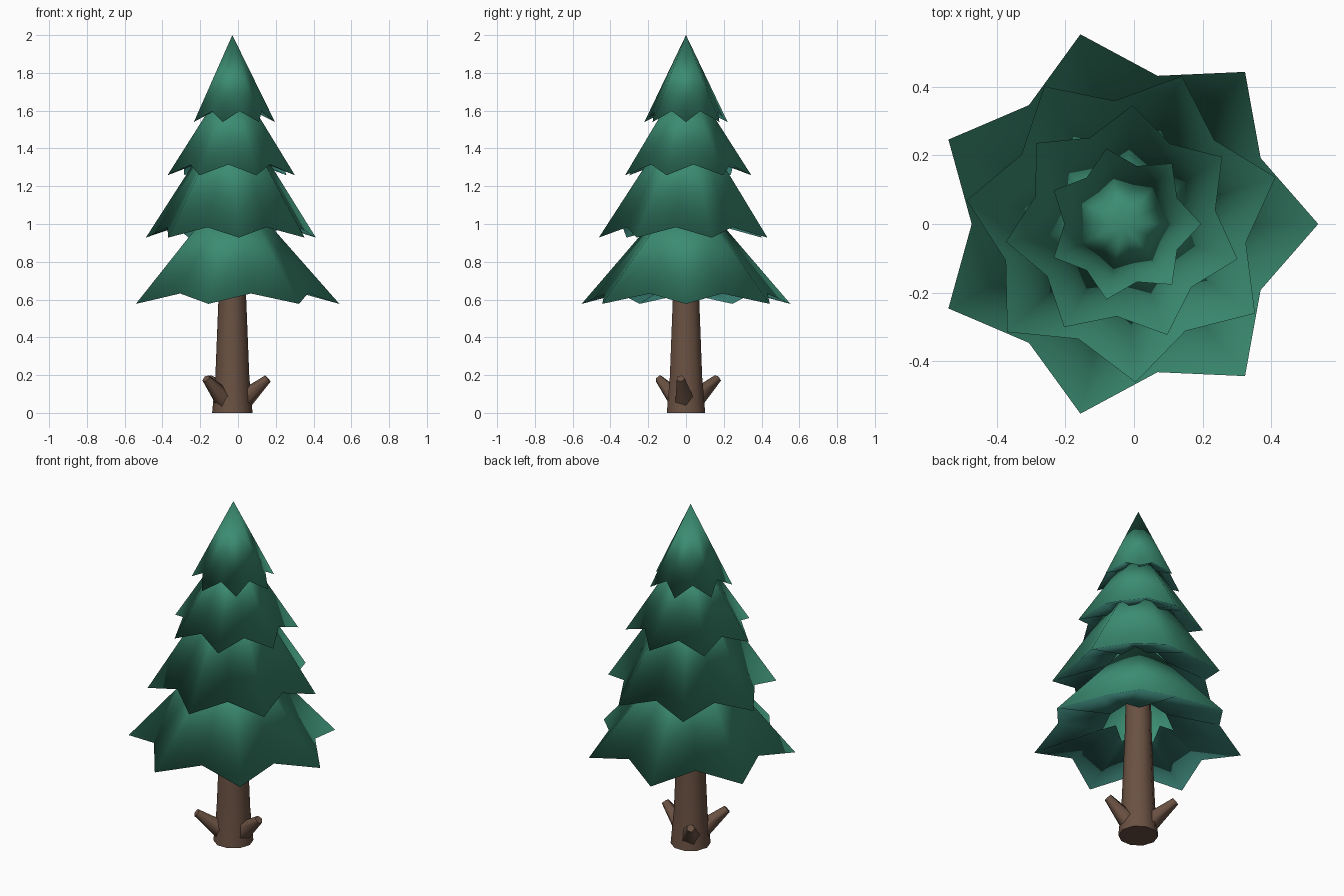
import bpy, bmesh, math
from mathutils import Vector, Matrix

if "Cube" in bpy.data.objects:
    bpy.data.objects.remove(bpy.data.objects["Cube"])

CX = -0.03      # trunk axis offset
POINTS = 7      # points on each foliage star


def material(name, rgb):
    m = bpy.data.materials.new(name)
    m.diffuse_color = (*rgb, 1)
    m.use_nodes = True
    m.node_tree.nodes["Principled BSDF"].inputs["Base Color"].default_value = m.diffuse_color
    return m


GREEN = material("needle_green", (0.044, 0.262, 0.168))
TEAL = material("underside_teal", (0.036, 0.19, 0.155))
BROWN = material("bark_brown", (0.144, 0.082, 0.055))


def finish(bm, name, mats):
    me = bpy.data.meshes.new(name)
    bm.to_mesh(me)
    bm.free()
    for m in mats:
        me.materials.append(m)
    ob = bpy.data.objects.new(name, me)
    bpy.context.collection.objects.link(ob)
    return ob


def bridge(bm, a, b, mat=0):
    n = len(a)
    for i in range(n):
        f = bm.faces.new((a[i], a[(i + 1) % n], b[(i + 1) % n], b[i]))
        f.material_index = mat


def tier(name, r_tip, r_notch, z_tip, z_notch, z_apex, turn):
    """Smooth star-rimmed cone whose rim folds under to a star-shaped opening."""
    bm = bmesh.new()
    height = z_apex - z_tip

    def star(scale, lift):
        ring = []
        for i in range(POINTS * 2):
            a = turn + math.pi * i / POINTS
            r, z = (r_notch, z_notch) if i % 2 else (r_tip, z_tip)
            ring.append(bm.verts.new((CX + r * scale * math.cos(a),
                                      r * scale * math.sin(a), z + lift * height)))
        return ring

    rim, inner = star(1, 0), star(0.34, 0.16)
    apex = bm.verts.new((CX, 0, z_apex))
    for i in range(len(rim)):
        bm.faces.new((rim[i], rim[(i + 1) % len(rim)], apex))
    bridge(bm, inner, rim, 1)
    # shading rolls softly over the rim, as on a thick bough
    for f in bm.faces:
        f.smooth = True
    return finish(bm, name, (GREEN, TEAL))


def tapered(name, sides, rings, matrix):
    """Tapered post through (radius, height) rings, capped at both ends."""
    bm = bmesh.new()
    loops = [[bm.verts.new((r * math.cos(2 * math.pi * i / sides),
                            r * math.sin(2 * math.pi * i / sides), z))
              for i in range(sides)] for r, z in rings]
    for a, b in zip(loops, loops[1:]):
        bridge(bm, a, b)
    for f in bm.faces:
        f.smooth = True
    for cap in (bm.faces.new(loops[0][::-1]), bm.faces.new(loops[-1])):
        for e in cap.edges:
            e.smooth = False
    bm.transform(matrix)
    return finish(bm, name, (BROWN,))


# Foliage, each tier turned a third of a point from the one below
STEP = 2 * math.pi / POINTS / 3
tier("foliage_bottom", 0.567, 0.443, 0.577, 0.632, 1.22, 0)
tier("foliage_lower", 0.463, 0.36, 0.928, 0.983, 1.64, STEP)
tier("foliage_upper", 0.347, 0.27, 1.258, 1.315, 1.80, STEP * 2)
tier("foliage_top", 0.226, 0.173, 1.54, 1.598, 2.0, 0)

# Trunk
tapered("trunk", 10, [(0.107, 0), (0.09, 0.19), (0.072, 0.64), (0.066, 0.95)],
        Matrix.Translation((CX, 0, 0)))

# Broken branch stubs around the base: direction and reach
for i, (deg, reach) in enumerate(((-9, 0.19), (125, 0.205), (226, 0.2))):
    a = math.radians(deg)
    out = Vector((math.cos(a), math.sin(a), 0))
    start = Vector((CX, 0, 0.07)) + out * 0.06
    end = Vector((CX, 0, 0.182)) + out * reach
    axis = end - start
    m = Matrix.Translation(start) @ axis.to_track_quat('Z', 'Y').to_matrix().to_4x4()
    tapered("branch_stub_%d" % (i + 1), 5, [(0.055, 0), (0.023, axis.length)], m)
